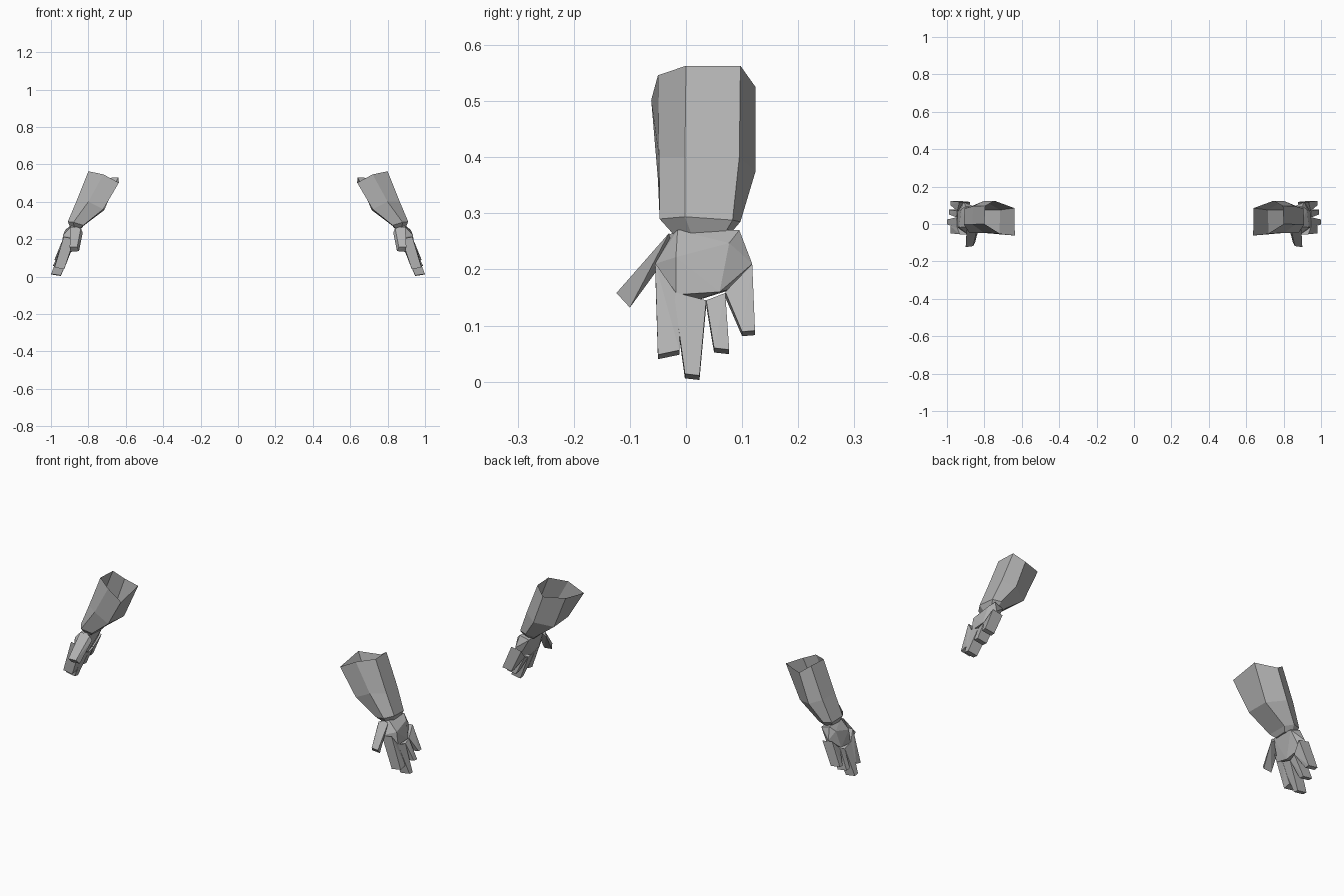
import bpy, bmesh
from mathutils import Vector

cube = bpy.data.objects.get("Cube")
if cube:
    bpy.data.objects.remove(cube, do_unlink=True)

grey = bpy.data.materials.new("plain_grey")
grey.use_nodes = True
COLOUR = (0.45, 0.45, 0.45, 1)
grey.diffuse_color = COLOUR
grey.node_tree.nodes["Principled BSDF"].inputs["Base Color"].default_value = COLOUR


def finish(bm, name):
    """Turn a bmesh into a flat shaded grey object."""
    bmesh.ops.recalc_face_normals(bm, faces=bm.faces)
    mesh = bpy.data.meshes.new(name)
    bm.to_mesh(mesh)
    bm.free()
    mesh.materials.append(grey)
    bpy.context.collection.objects.link(bpy.data.objects.new(name, mesh))


def place(bm, points, side):
    return [bm.verts.new((x * side, y, z)) for x, y, z in points]


def hull(name, points, side):
    """Faceted solid wrapped around a few corner points."""
    bm = bmesh.new()
    verts = place(bm, points, side)
    res = bmesh.ops.convex_hull(bm, input=verts)
    loose = [v for v in bm.verts if not v.link_faces]
    bmesh.ops.delete(bm, geom=loose, context="VERTS")
    finish(bm, name)


def tube(name, rings, side):
    """Open topped shell through rings, closed at the last ring."""
    bm = bmesh.new()
    loops = [place(bm, ring, side) for ring in rings]
    for a, b in zip(loops, loops[1:]):
        for i in range(len(a)):
            j = (i + 1) % len(a)
            bm.faces.new((a[i], a[j], b[j], b[i]))
    bm.faces.new(loops[-1])
    finish(bm, name)
    # an open shell: make sure its walls face outwards
    mesh = bpy.data.objects[name].data
    centre = sum((v.co for v in mesh.vertices), Vector()) / len(mesh.vertices)
    if sum((p.center - centre).dot(p.normal) for p in mesh.polygons) < 0:
        mesh.flip_normals()


# Sleeve rings from the open rim to the wrist, starting at the outer front ridge
sleeve_rings = [
    [(.80, 0, .563), (.795, .097, .563), (.745, .124, .525),
     (.64, .085, .53), (.637, -.062, .502), (.72, -.05, .546)],
    [(.865, -.002, .40), (.86, .095, .40), (.80, .124, .375),
     (.715, .075, .355), (.72, -.05, .36), (.80, -.048, .40)],
    [(.91, -.002, .294), (.906, .083, .288), (.865, .097, .285),
     (.825, .075, .272), (.827, -.03, .274), (.88, -.047, .29)],
    [(.897, .01, .262), (.895, .065, .258), (.87, .072, .256),
     (.84, .06, .254), (.845, -.01, .254), (.875, -.02, .26)],
]

# Palm corners: wrist edge, back of the hand, then knuckles
palm = [
    (.89, -.015, .27), (.90, .095, .27), (.85, -.03, .262), (.85, .09, .255),
    (.935, -.018, .222), (.925, .077, .247), (.89, -.055, .21), (.91, .118, .21),
    (.944, -.018, .155), (.945, .06, .16), (.885, -.045, .16),
    (.885, .02, .145), (.895, .10, .17),
]

# Each finger: front and back edge at the knuckle, then at the tip (y, z), and tip x
fingers = {
    "index_finger": [(-.055, .212), (-.012, .15), (-.05, .04), (-.012, .048), .955],
    "middle_finger": [(-.022, .16), (.036, .145), (-.002, .006), (.024, .003), .973],
    "ring_finger": [(.036, .145), (.07, .158), (.05, .052), (.077, .049), .962],
    "little_finger": [(.07, .16), (.118, .21), (.10, .081), (.123, .083), .955],
}

# Thumb corners: root in the palm, then the blunt tip
thumb = [
    (.895, -.03, .265), (.84, -.03, .258), (.83, -.025, .235), (.89, -.055, .21),
    (.85, -.05, .205), (.90, -.124, .158), (.86, -.118, .157),
    (.895, -.10, .132), (.85, -.10, .136),
]


def finger_points(front, back, tip_front, tip_back, tip_x):
    points = []
    for y, z in (front, back):
        mid = .913 + (.18 - z) * .25
        points += [(mid + .027, y, z), (mid - .03, y, z - .01)]
    for y, z in (tip_front, tip_back):
        points += [(tip_x + .026, y, z + .008), (tip_x - .026, y, z)]
    return points


for side, label in ((1, "left"), (-1, "right")):
    tube(label + "_sleeve", sleeve_rings, side)
    hull(label + "_palm", palm, side)
    hull(label + "_thumb", thumb, side)
    for name, spec in fingers.items():
        hull(label + "_" + name, finger_points(*spec), side)
